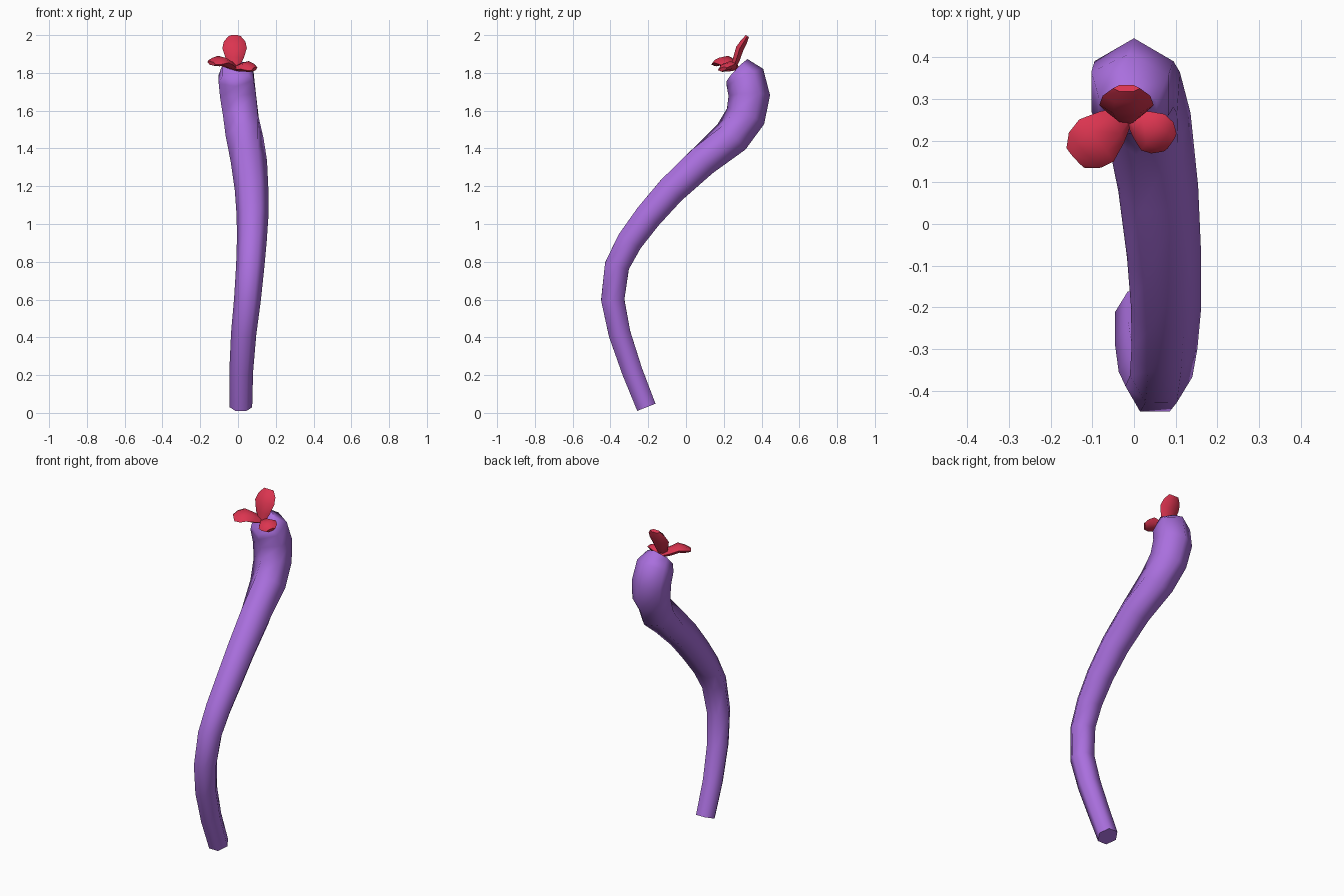
import bpy, bmesh, math
from mathutils import Vector

cube = bpy.data.objects.get("Cube")
if cube:
    bpy.data.objects.remove(cube, do_unlink=True)


def material(name, color):
    m = bpy.data.materials.new(name)
    m.use_nodes = True
    m.diffuse_color = (*color, 1)
    m.node_tree.nodes["Principled BSDF"].inputs["Base Color"].default_value = (*color, 1)
    return m


purple = material("purple", (0.40, 0.16, 0.73))
red = material("red", (0.71, 0.035, 0.08))


def sweep(name, path, side, mat, twist=lambda p: 0, angle=70, sides=6):
    """Closed six-sided sweep; path holds (centre, half width, half thickness)."""
    bm = bmesh.new()
    rings = []
    for i, (c, ru, rv) in enumerate(path):
        t = (path[min(i + 1, len(path) - 1)][0] - path[max(i - 1, 0)][0]).normalized()
        u = (side - t * side.dot(t)).normalized()
        v = t.cross(u)
        ring = []
        for k in range(sides):
            a = math.tau * k / sides + twist(c)
            ring.append(bm.verts.new(c + u * ru * math.cos(a) + v * rv * math.sin(a)))
        rings.append(ring)
    for lo, hi in zip(rings, rings[1:]):
        for k in range(sides):
            n = (k + 1) % sides
            bm.faces.new((lo[k], lo[n], hi[n], hi[k]))
    bm.faces.new(rings[0][::-1])
    bm.faces.new(rings[-1])
    bmesh.ops.recalc_face_normals(bm, faces=bm.faces)
    mesh = bpy.data.meshes.new(name)
    bm.to_mesh(mesh)
    bm.free()
    mesh.materials.append(mat)
    ob = bpy.data.objects.new(name, mesh)
    bpy.context.collection.objects.link(ob)
    bpy.ops.object.select_all(action="DESELECT")
    ob.select_set(True)
    bpy.context.view_layer.objects.active = ob
    bpy.ops.object.shade_smooth_by_angle(angle=math.radians(angle))
    return ob


# Curved stem: x, y, z, radius
stem = [
    (.015, -.21, .03, .06), (.017, -.285, .22, .063), (.03, -.352, .42, .067),
    (.05, -.388, .60, .071), (.065, -.365, .78, .075), (.073, -.297, .91, .079),
    (.077, -.20, 1.04, .084), (.072, -.077, 1.18, .089), (.058, .085, 1.33, .096),
    (.035, .24, 1.46, .104), (.015, .315, 1.57, .107), (0, .335, 1.68, .11),
    (-.01, .312, 1.775, .107), (-.015, .27, 1.815, .08),
]


def stem_twist(c):
    return math.radians(30) * min(1, max(0, (c.z - 1.35) / 0.25))


sweep("stem", [(Vector(p[:3]), p[3], p[3]) for p in stem], Vector((1, 0, 0)), purple, stem_twist)

# Petals: base, middle, tip, width direction, half width
petals = {
    "upper_petal": ((-.018, .25, 1.82), (-.018, .285, 1.93), (-.018, .325, 1.995), (1, 0, 0), .065),
    "right_petal": ((-.015, .265, 1.825), (-.09, .20, 1.865), (-.14, .158, 1.85), (1, -1, -.25), .066),
    "left_petal": ((-.01, .255, 1.825), (.045, .22, 1.835), (.087, .195, 1.82), (.6, 1, .35), .054),
}
for name, (base, mid, tip, side, w) in petals.items():
    b, m, t = Vector(base), Vector(mid), Vector(tip)
    path = [(b, w * .3, .014), (b.lerp(m, .5), w * .72, .022),
            (m, w, .024), (m.lerp(t, .55), w * .88, .02), (t, w * .5, .011)]
    sweep(name, path, Vector(side), red, angle=55)
